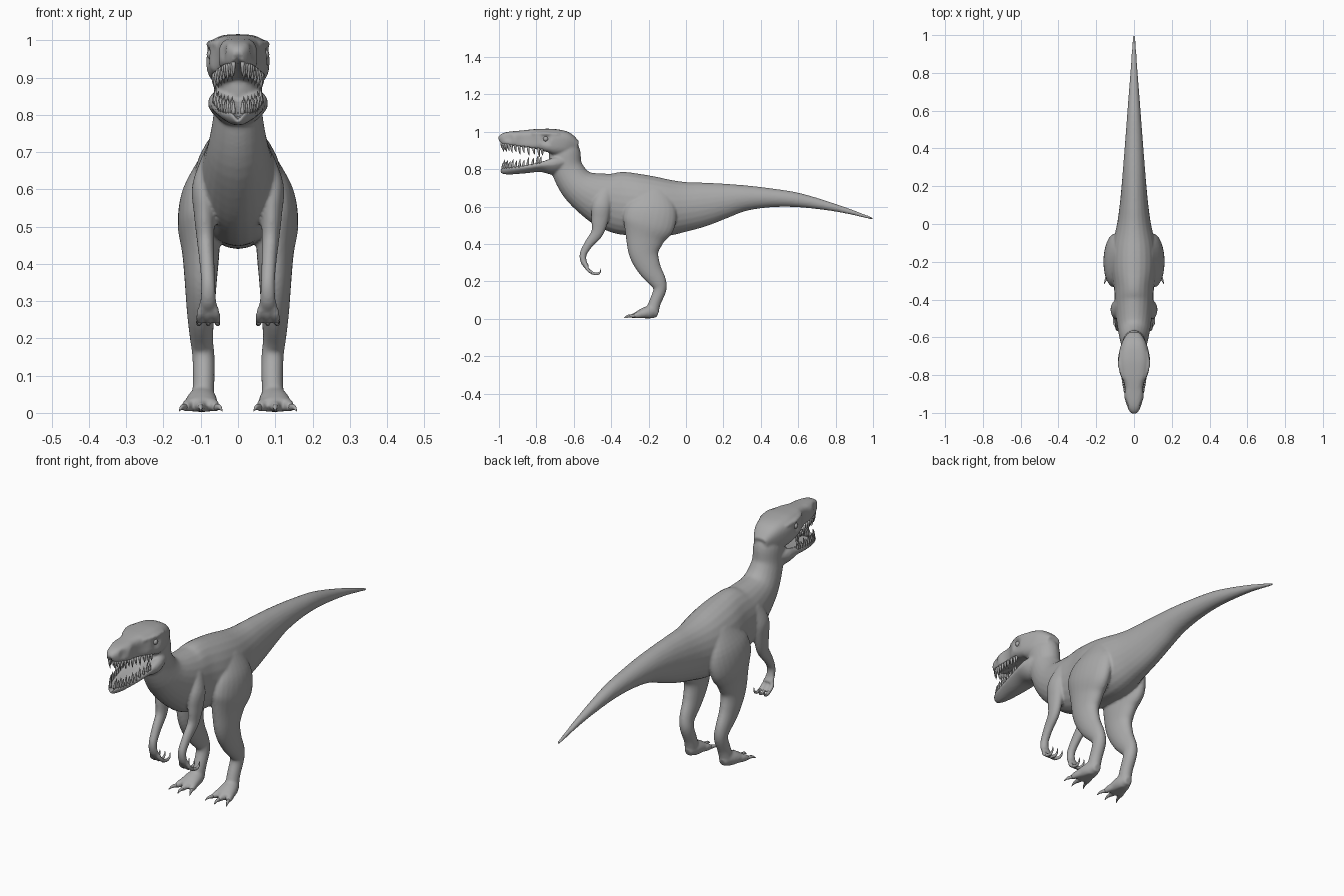
import bpy
import bmesh
import math
from mathutils import Vector

default_cube = bpy.data.objects.get("Cube")
if default_cube:
    bpy.data.objects.remove(default_cube, do_unlink=True)

# One plain colour for the whole animal
grey = bpy.data.materials.new("stone grey")
grey.use_nodes = True
GREY_VALUE = (0.4, 0.4, 0.4, 1)
grey.diffuse_color = GREY_VALUE
grey.node_tree.nodes["Principled BSDF"].inputs["Base Color"].default_value = GREY_VALUE


def spline(points, steps):
    """Smooth curve through tuples of any length."""
    padded = [points[0]] + list(points) + [points[-1]]
    result = []
    for i in range(len(points) - 1):
        p, q, r, s = padded[i:i + 4]
        for k in range(steps):
            t = k / steps
            result.append([
                b + t * (c - a) / 2
                + t * t * (2 * a - 5 * b + 4 * c - d) / 2
                + t ** 3 * (3 * b - a - 3 * c + d) / 2
                for a, b, c, d in zip(p, q, r, s)])
    result.append(list(points[-1]))
    return result


def loft(bm, stations, sides=24, steps=5, square=2, shape=None):
    """Tube through (x, y, z, half width, half depth) stations."""
    rows = spline(stations, steps)
    centres = [Vector(row[:3]) for row in rows]
    rings = []
    for i, row in enumerate(rows):
        ahead = centres[min(i + 1, len(rows) - 1)]
        behind = centres[max(i - 1, 0)]
        across = Vector((1, 0, 0))
        up = (ahead - behind).cross(across).normalized()
        ring = []
        for k in range(sides):
            angle = math.tau * k / sides
            c, s = math.cos(angle), math.sin(angle)
            c = math.copysign(abs(c) ** (2 / square), c)
            s = math.copysign(abs(s) ** (2 / square), s)
            point = centres[i] + across * c * row[3] + up * s * row[4]
            if shape:
                shape(point, c, s)
            ring.append(bm.verts.new(point))
        rings.append(ring)
    for a, b in zip(rings, rings[1:]):
        for k in range(sides):
            n = (k + 1) % sides
            bm.faces.new((a[k], a[n], b[n], b[k]))
    bm.faces.new(rings[0])
    bm.faces.new(rings[-1])


def finish(bm, name):
    bmesh.ops.recalc_face_normals(bm, faces=bm.faces)
    mesh = bpy.data.meshes.new(name)
    bm.to_mesh(mesh)
    bm.free()
    mesh.materials.append(grey)
    mesh.shade_smooth()
    obj = bpy.data.objects.new(name, mesh)
    bpy.context.collection.objects.link(obj)
    return obj


def profile(rows):
    """Stations on the centre line from (y, top, bottom, half width)."""
    return [(0, y, (top + low) / 2, w, (top - low) / 2) for y, top, low, w in rows]


def side_of(points, sign):
    return [(p[0] * sign, *p[1:]) for p in points]


def carve_face(point, c, s):
    """Hollows before the eyes, at the nostrils and in the palate."""
    for y, z, size, depth in ((-0.85, 0.96, 0.06, 0.015), (-0.75, 0.96, 0.03, 0.012),
                              (-0.95, 0.97, 0.025, 0.008)):
        distance = math.hypot(point.y - y, point.z - z)
        if distance < size and abs(c) > 0.4:
            point.x -= math.copysign(depth * (1 - (distance / size) ** 2), c)
    if s < 0 and point.y < -0.72:
        point.z += 0.02 * (1 - abs(c)) * -s


def hollow_jaw(point, c, s):
    if s > 0:
        point.z -= 0.035 * (1 - abs(c)) * s
    else:
        point.x *= 1 + 0.35 * s


def flatten_sole(point, c, s):
    point.z = max(point.z, 0.003)


skin = bmesh.new()
claws = bmesh.new()
teeth = bmesh.new()
eyes = bmesh.new()

# Tail, trunk and neck in one sweep
tail_and_trunk = profile([
    (1.0, 0.541, 0.529, 0.006), (0.82, 0.607, 0.57, 0.018),
    (0.61, 0.671, 0.596, 0.034), (0.45, 0.698, 0.596, 0.046),
    (0.31, 0.715, 0.575, 0.057), (0.2, 0.725, 0.535, 0.066),
    (0.1, 0.73, 0.497, 0.076), (0, 0.733, 0.468, 0.09),
    (-0.12, 0.75, 0.44, 0.115), (-0.24, 0.772, 0.445, 0.12),
    (-0.35, 0.787, 0.453, 0.105), (-0.45, 0.785, 0.50, 0.1)])
neck = [(0, -0.57, 0.705, 0.083, 0.1), (0, -0.635, 0.8, 0.066, 0.085),
        (0, -0.65, 0.89, 0.064, 0.085), (0, -0.66, 0.94, 0.05, 0.07)]
loft(skin, tail_and_trunk + neck)

# Skull and open lower jaw
skull = profile([
    (-0.58, 0.95, 0.89, 0.035), (-0.64, 1.0, 0.87, 0.068),
    (-0.72, 1.016, 0.875, 0.085), (-0.8, 1.015, 0.895, 0.075),
    (-0.88, 1.007, 0.906, 0.059), (-0.95, 1.0, 0.917, 0.043),
    (-0.985, 0.987, 0.924, 0.027), (-1.0, 0.968, 0.935, 0.012)])
loft(skin, skull, sides=32, square=2.9, shape=carve_face)
jaw = profile([
    (-0.62, 0.88, 0.81, 0.055), (-0.7, 0.88, 0.77, 0.08),
    (-0.78, 0.852, 0.785, 0.073), (-0.86, 0.835, 0.778, 0.06),
    (-0.94, 0.825, 0.772, 0.042), (-0.98, 0.82, 0.775, 0.024),
    (-0.995, 0.81, 0.785, 0.012)])
loft(skin, jaw, sides=32, square=2.6, shape=hollow_jaw)

# Limb shapes for the left side
leg = [(0.07, -0.17, 0.69, 0.03, 0.07), (0.095, -0.18, 0.6, 0.053, 0.13),
       (0.105, -0.2, 0.51, 0.057, 0.14), (0.1, -0.22, 0.43, 0.05, 0.105),
       (0.1, -0.225, 0.35, 0.043, 0.08), (0.1, -0.195, 0.27, 0.037, 0.062),
       (0.098, -0.15, 0.2, 0.031, 0.045), (0.093, -0.14, 0.155, 0.03, 0.035),
       (0.092, -0.165, 0.09, 0.029, 0.032), (0.094, -0.18, 0.045, 0.03, 0.035)]
foot = [(0.094, -0.15, 0.026, 0.018, 0.02), (0.095, -0.18, 0.036, 0.034, 0.036),
        (0.098, -0.22, 0.03, 0.043, 0.032), (0.1, -0.265, 0.02, 0.045, 0.018)]
arm = [(0.075, -0.42, 0.69, 0.02, 0.035), (0.09, -0.45, 0.61, 0.033, 0.05),
       (0.09, -0.46, 0.53, 0.028, 0.045), (0.087, -0.475, 0.46, 0.023, 0.033),
       (0.083, -0.52, 0.4, 0.02, 0.024), (0.08, -0.55, 0.345, 0.019, 0.019),
       (0.08, -0.545, 0.3, 0.021, 0.016), (0.08, -0.525, 0.275, 0.019, 0.012)]
brow = [(0.056, -0.82, 0.99, 0.008, 0.008), (0.074, -0.75, 0.99, 0.011, 0.011),
        (0.07, -0.68, 0.985, 0.008, 0.008)]
upper_gum = [(0.012, -0.985, 0.932), (0.034, -0.95, 0.925),
             (0.05, -0.87, 0.914), (0.065, -0.77, 0.9)]
lower_gum = [(0.012, -0.98, 0.812), (0.033, -0.945, 0.815),
             (0.05, -0.87, 0.822), (0.063, -0.78, 0.84)]

for sign in (1, -1):
    loft(skin, side_of(leg, sign))
    loft(skin, side_of(foot, sign), shape=flatten_sole)
    loft(skin, side_of(arm, sign))
    loft(skin, side_of(brow, sign), sides=12)

    for spread in (-1, 0, 1):
        # Toe and its claw
        reach = -0.295 + 0.012 * abs(spread)
        x = 0.1 + 0.04 * spread
        toe = [(0.098 + 0.022 * spread, -0.21, 0.028, 0.016, 0.02),
               (0.1 + 0.033 * spread, -0.255, 0.021, 0.017, 0.018),
               (x, reach, 0.014, 0.01, 0.011)]
        loft(skin, side_of(toe, sign), sides=12, shape=flatten_sole)
        claw = [(x, reach + 0.01, 0.015, 0.009, 0.01),
                (x + 0.01 * spread, reach - 0.015, 0.015, 0.006, 0.007),
                (x + 0.018 * spread, reach - 0.035, 0.005, 0.001, 0.001)]
        loft(claws, side_of(claw, sign), sides=10, shape=flatten_sole)

        # Finger and its hooked claw
        x = 0.08 + 0.023 * spread
        finger = [(0.08 + 0.012 * spread, -0.54, 0.3, 0.01, 0.01),
                  (x, -0.525, 0.263, 0.01, 0.01),
                  (x, -0.495, 0.243, 0.009, 0.009)]
        loft(skin, side_of(finger, sign), sides=12)
        hook = [(x, -0.505, 0.246, 0.008, 0.008),
                (x + 0.003 * spread, -0.475, 0.24, 0.006, 0.007),
                (x + 0.005 * spread, -0.458, 0.252, 0.004, 0.004),
                (x + 0.005 * spread, -0.456, 0.27, 0.001, 0.001)]
        loft(claws, side_of(hook, sign), sides=10)

    # Rows of pointed teeth
    for gum, direction in ((upper_gum, -1), (lower_gum, 1)):
        for i, (x, y, z) in enumerate(spline(gum, 4)):
            length = 0.038 if i % 2 else 0.028
            tooth = [(x, y, z - 0.01 * direction, 0.006, 0.008),
                     (x, y + 0.002, z + length * direction / 2, 0.004, 0.005),
                     (x * 0.97, y + 0.006, z + length * direction, 0.0005, 0.0005)]
            loft(teeth, side_of(tooth, sign), sides=8, steps=2)

    # Eyeball
    ball = bmesh.ops.create_uvsphere(eyes, u_segments=16, v_segments=10, radius=0.014)
    bmesh.ops.translate(eyes, verts=ball["verts"], vec=(0.07 * sign, -0.75, 0.962))

# Fuse the overlapping flesh into one smooth hide
body = finish(skin, "body_hide")
fuse = body.modifiers.new("fuse", 'REMESH')
fuse.mode = 'VOXEL'
fuse.voxel_size = 0.006
fuse.use_smooth_shade = True
soften = body.modifiers.new("soften", 'SMOOTH')
soften.factor = 0.5
soften.iterations = 5

finish(claws, "claws")
finish(teeth, "teeth")
finish(eyes, "eyes")
